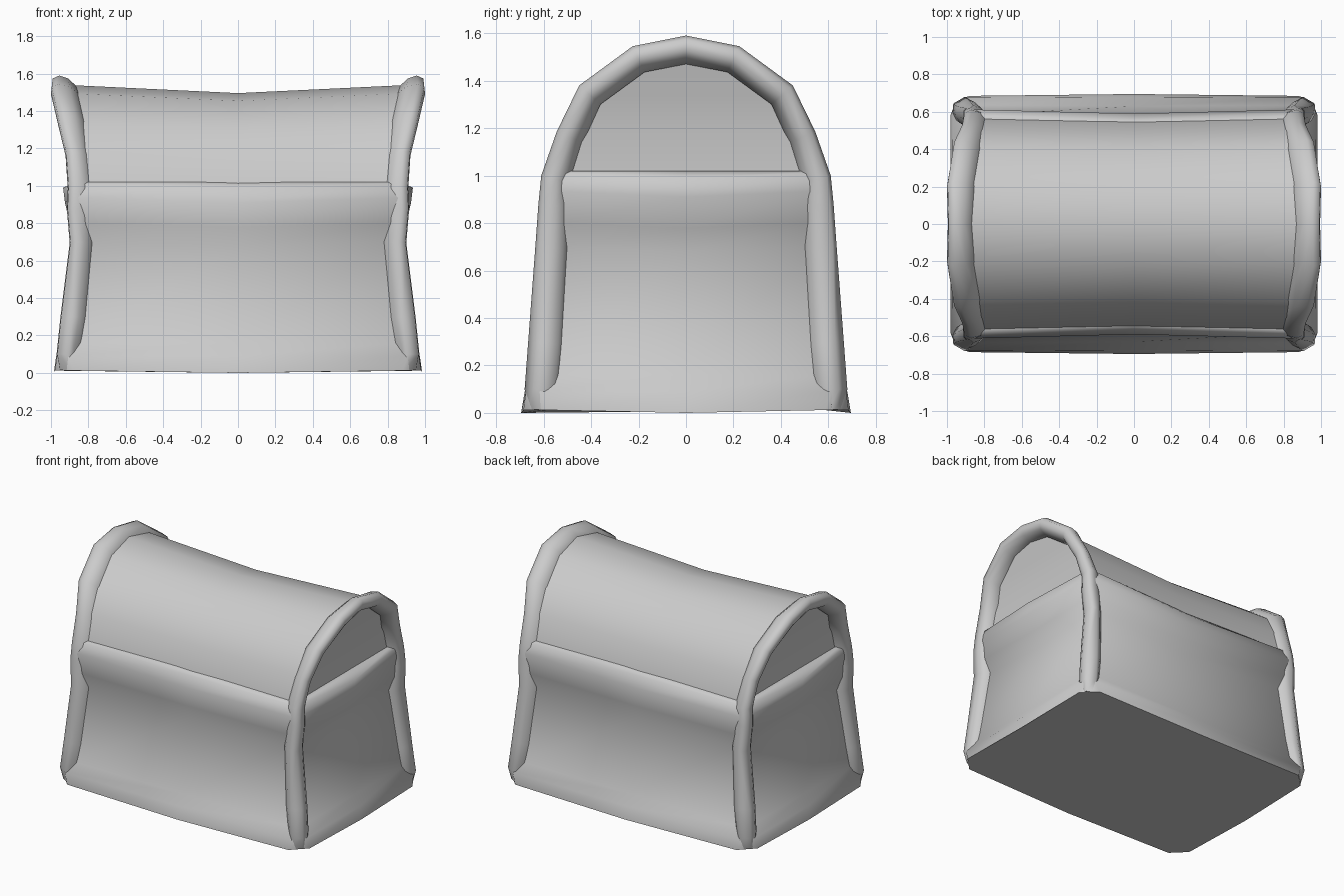
import bpy, bmesh
from mathutils import Vector

if "Cube" in bpy.data.objects:
    bpy.data.objects.remove(bpy.data.objects["Cube"])


def loft(name, loops, closed=True, caps=True):
    """Skin a series of equal-length point loops."""
    bm = bmesh.new()
    rows = [[bm.verts.new(p) for p in loop] for loop in loops]
    n = len(rows[0])
    for a, b in zip(rows, rows[1:]):
        for i in range(n if closed else n - 1):
            j = (i + 1) % n
            bm.faces.new((a[i], a[j], b[j], b[i]))
    if caps:
        if closed:
            bm.faces.new(rows[0])
            bm.faces.new(rows[-1])
        else:
            # fill each end (and the underside) with symmetric rows
            for r in (rows[0], rows[-1]):
                for i in range(n // 2):
                    quad = [r[i], r[i + 1], r[n - 2 - i], r[n - 1 - i]]
                    bm.faces.new(list(dict.fromkeys(quad)))
            for a, b in zip(rows, rows[1:]):
                bm.faces.new((a[0], b[0], b[-1], a[-1]))
    bmesh.ops.recalc_face_normals(bm, faces=bm.faces)
    me = bpy.data.meshes.new(name)
    bm.to_mesh(me)
    bm.free()
    ob = bpy.data.objects.new(name, me)
    bpy.context.collection.objects.link(ob)
    return ob


def smooth(ob, angle=1.0):
    bpy.ops.object.select_all(action='DESELECT')
    ob.select_set(True)
    bpy.context.view_layer.objects.active = ob
    bpy.ops.object.shade_smooth_by_angle(angle=angle)


def ring(z, x, y, xm, ym, dz=0.0, c=0.04):
    """Chamfered rectangle with its own size at the side middles."""
    q = [(xm, 0, z), (x, y - c, z + dz), (x - c, y, z + dz), (0, ym, z)]
    left = [(-px, py, pz) for px, py, pz in q[::-1]][1:]
    half = q + left
    return half + [(px, -py, pz) for px, py, pz in half[::-1]][1:-1]


# Box: flared foot, sunken panels, bulging middle band
body = loft("chest_body", [
    ring(0.00, 0.98, 0.685, 0.985, 0.695, 0.012, 0.10),
    ring(0.09, 0.968, 0.675, 0.972, 0.68, 0.0, 0.06),
    ring(0.16, 0.925, 0.635, 0.925, 0.63),
    ring(0.68, 0.85, 0.585, 0.835, 0.555, 0.02),
    ring(0.78, 0.885, 0.61, 0.895, 0.59, 0.02),
    ring(0.91, 0.895, 0.612, 0.925, 0.59, 0.025),
    ring(0.99, 0.89, 0.59, 0.935, 0.565, 0.02),
    ring(1.02, 0.86, 0.57, 0.87, 0.54),
])
smooth(body, 1.3)

# Lid: barrel vault sagging towards the middle (y, z, end x)
arc = [(0.575, 0.95, 0.85), (0.56, 1.03, 0.85), (0.50, 1.19, 0.855),
       (0.415, 1.34, 0.885), (0.21, 1.495, 0.92)]
arc = [(-y, z, x) for y, z, x in arc] + [(0, 1.54, 0.925)] + arc[::-1]
lid = loft("lid", [
    [(s * x, y * (1 if s else 0.97), z if s else 0.95 + (z - 0.95) * 0.925)
     for y, z, x in arc] for s in (-1, 0, 1)], closed=False)
smooth(lid)

# End frames: posts and arch in one sweep (y, z, inner x, outer x, width)
path = [(0.665, 0.015, 0.85, 0.955, 0.10), (0.68, 0.10, 0.83, 0.97, 0.14),
        (0.665, 0.30, 0.80, 0.95, 0.14), (0.635, 0.70, 0.77, 0.90, 0.13),
        (0.622, 0.88, 0.77, 0.915, 0.12), (0.61, 1.00, 0.77, 0.91, 0.11),
        (0.545, 1.185, 0.79, 0.922, 0.10), (0.45, 1.38, 0.82, 0.965, 0.10),
        (0.225, 1.545, 0.85, 1.0, 0.10)]
path = [(-p[0],) + p[1:] for p in path] + [(0, 1.59, 0.86, 0.995, 0.10)] + path[::-1]
sections = []
for i, (y, z, xi, xo, w) in enumerate(path):
    a, b = path[max(i - 1, 0)], path[min(i + 1, len(path) - 1)]
    t = Vector((b[0] - a[0], b[1] - a[1])).normalized()
    n = Vector((t.y, -t.x))          # points into the chest
    if z < 0.2:
        n = Vector((-1 if y > 0 else 1, 0))
    c = 0.045 if z < 0.5 else 0.02
    prof = [(xi, 0.06), (xi + 0.05, 0.015), (xo - c - 0.02, 0), (xo - 0.004, c * 0.8),
            (xo, w * 0.6), (xo - 0.02, w * 0.9), (xo - 0.08, w + 0.02), (xi, w)]
    sections.append([(x, y + n.x * d, z + n.y * d) for x, d in prof])
frame = loft("end_frame", sections)
mod = frame.modifiers.new("Mirror", 'MIRROR')
mod.use_axis = (True, False, False)
mod.use_mirror_merge = False
smooth(frame, 1.3)
